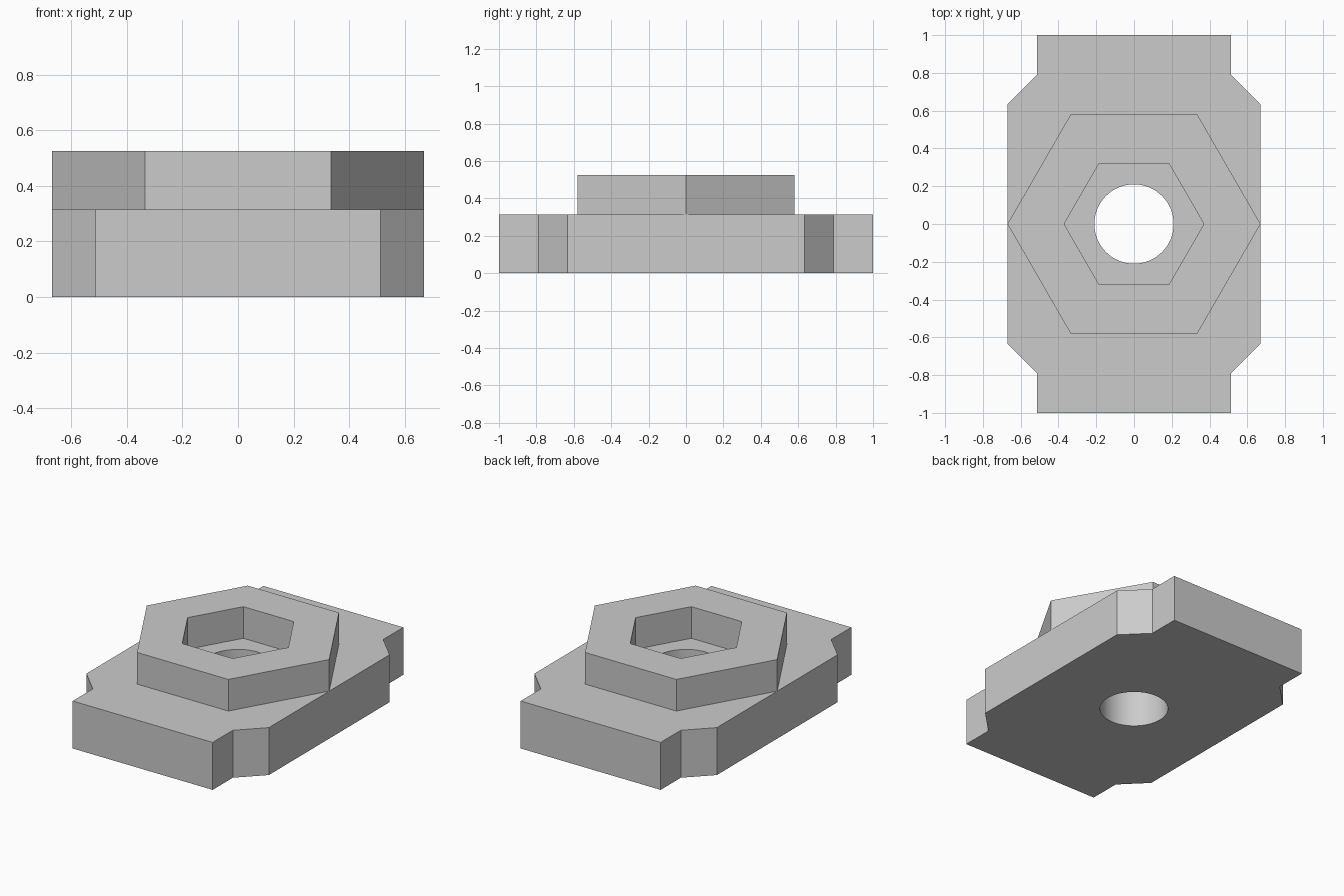
import bpy
import bmesh
from math import cos, sin, tau

cube = bpy.data.objects.get("Cube")
if cube:
    bpy.data.objects.remove(cube, do_unlink=True)

HALF_WIDTH = 0.67
PLATE_TOP = 0.315
BOSS_TOP = 0.525

grey = bpy.data.materials.new("Plain grey")
grey.use_nodes = True
color = (0.6, 0.6, 0.6, 1)
grey.diffuse_color = color
grey.node_tree.nodes["Principled BSDF"].inputs["Base Color"].default_value = color


def polygon(radius, sides):
    return [(radius * cos(tau * i / sides), radius * sin(tau * i / sides))
            for i in range(sides)]


def prism(name, outer, hole, bottom, top, closed_bottom=True):
    """Extrude an outline with one hole from bottom to top."""
    bm = bmesh.new()
    edges = []
    for loop in (outer, hole):
        verts = [bm.verts.new((x, y, bottom)) for x, y in loop]
        edges += [bm.edges.new((v, verts[i - 1])) for i, v in enumerate(verts)]
    bmesh.ops.triangle_fill(bm, edges=edges, use_beauty=True, normal=(0, 0, 1))
    base = bm.faces[:]
    cap = bmesh.ops.extrude_face_region(bm, geom=base, use_keep_orig=True)["geom"]
    for v in cap:
        if isinstance(v, bmesh.types.BMVert):
            v.co.z = top
    bmesh.ops.recalc_face_normals(bm, faces=bm.faces[:])
    if not closed_bottom:
        low = [f for f in bm.faces if all(v.co.z < bottom + 0.001 for v in f.verts)]
        bmesh.ops.delete(bm, geom=low, context="FACES_ONLY")
    mesh = bpy.data.meshes.new(name)
    bm.to_mesh(mesh)
    bm.free()
    mesh.materials.append(grey)
    obj = bpy.data.objects.new(name, mesh)
    bpy.context.collection.objects.link(obj)
    return obj


# Base plate: one quarter of the notched outline, mirrored round
quarter = [(HALF_WIDTH, 0.633), (0.514, 0.789), (0.514, 1.0)]
half = quarter + [(-x, y) for x, y in reversed(quarter)]
outline = half + [(-x, -y) for x, y in half]
plate = prism("base_plate", outline, polygon(0.21, 64), 0, PLATE_TOP)

# Hexagonal boss with a hexagonal socket down to the plate
boss = prism("hex_boss", polygon(HALF_WIDTH, 6), polygon(0.37, 6),
             PLATE_TOP, BOSS_TOP, closed_bottom=False)

# Smooth bore, sharp edges elsewhere
for obj in (plate, boss):
    bpy.ops.object.select_all(action="DESELECT")
    obj.select_set(True)
    bpy.context.view_layer.objects.active = obj
    bpy.ops.object.shade_smooth_by_angle(angle=0.5)
